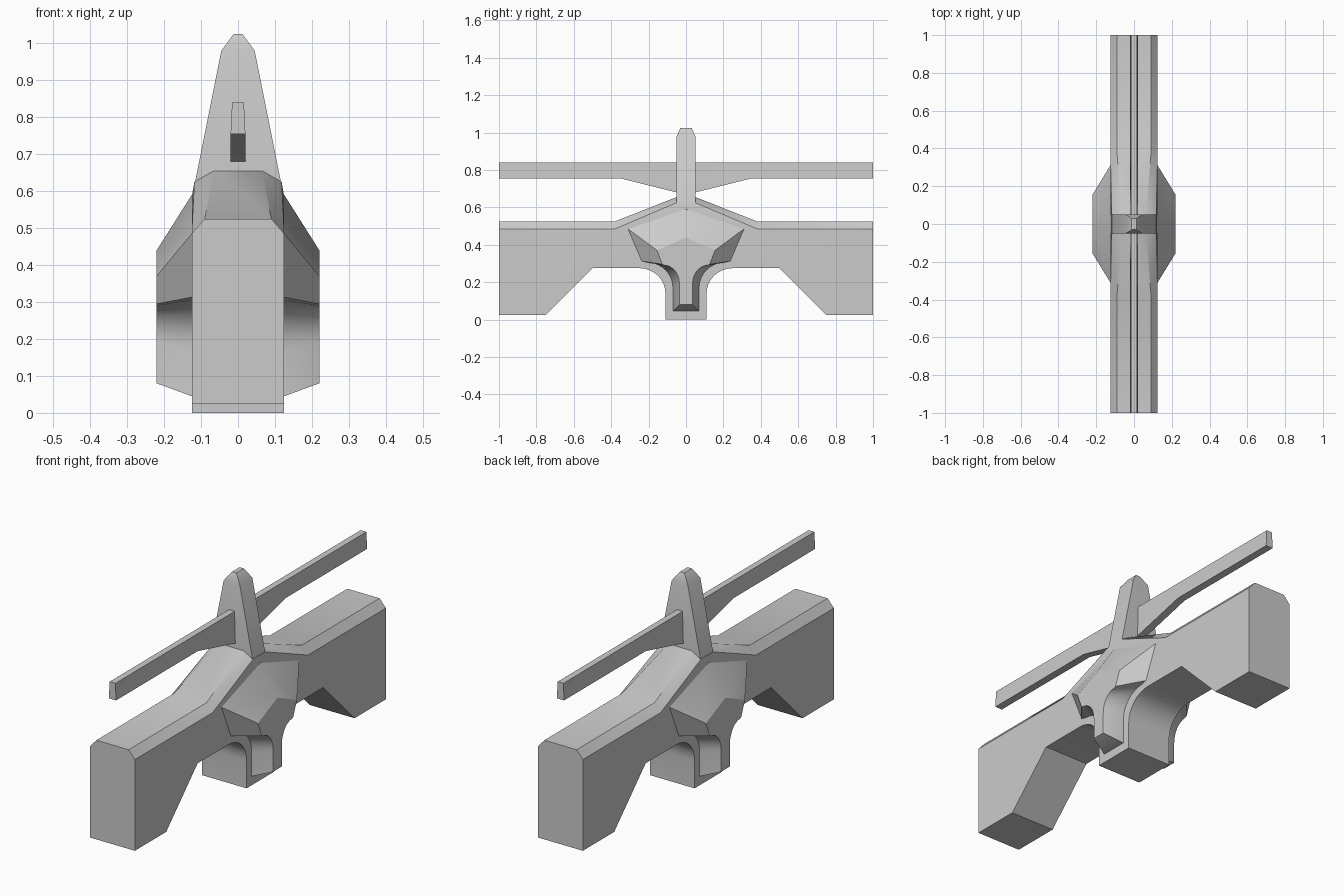
import bpy, bmesh, math
from mathutils import Vector

if "Cube" in bpy.data.objects:
    bpy.data.objects.remove(bpy.data.objects["Cube"])


def finish(name, bm, limit=30):
    """Turn a bmesh into an object, smooth except at sharp edges."""
    bmesh.ops.remove_doubles(bm, verts=bm.verts, dist=0.0005)
    bmesh.ops.recalc_face_normals(bm, faces=bm.faces)
    for f in bm.faces:
        f.smooth = True
    for e in bm.edges:
        e.smooth = len(e.link_faces) == 2 and e.calc_face_angle(0) < math.radians(limit)
    mesh = bpy.data.meshes.new(name)
    bm.to_mesh(mesh)
    bm.free()
    obj = bpy.data.objects.new(name, mesh)
    bpy.context.collection.objects.link(obj)
    return obj


def strip(bm, a, b, closed=False):
    """Bridge two point rows with faces, dropping repeated corners."""
    n = len(a)
    for i in range(n if closed else n - 1):
        j = (i + 1) % n
        pts = []
        for p in (a[i], a[j], b[j], b[i]):
            if all((Vector(p) - Vector(q)).length > 0.0005 for q in pts):
                pts.append(p)
        if len(pts) > 2:
            bm.faces.new([bm.verts.new(p) for p in pts])


def cap(bm, pts):
    bm.faces.new([bm.verts.new(p) for p in pts])


def loft(name, rings):
    bm = bmesh.new()
    for a, b in zip(rings, rings[1:]):
        strip(bm, a, b, True)
    cap(bm, rings[0])
    cap(bm, rings[-1])
    return finish(name, bm)


def arc(cy, cz, ry, rz, n=8):
    """Quarter arc running from the top round to the inner side."""
    return [(cy - ry * math.sin(t), cz + rz * math.cos(t))
            for t in (i * math.pi / 2 / n for i in range(n + 1))]


def both(pts):
    """Mirror a row of tuples (y first) running outward to centre."""
    return pts + [(-p[0],) + tuple(p[1:]) for p in reversed(pts) if abs(p[0]) > 1e-6]


# Wall: flat sides with an arched underside, and a chamfered roof
W = 0.125
under = both([(1, 0.025), (0.75, 0.025), (0.5, 0.275)] + arc(0.25, 0.14, 0.14, 0.135) + [(0.11, 0)])
eaves = both([(1, W, 0.485), (0.38, W, 0.485), (0.05, W, 0.585)])
shoulder = both([(1, W, 0.485), (0.38, W, 0.485), (0.05, 0.118, 0.625)])
crest = both([(1, 0.09, 0.525), (0.38, 0.09, 0.525), (0.05, 0.065, 0.655)])
rails = {}
bm = bmesh.new()
for s in (-1, 1):
    bottom = [(s * W, y, z) for y, z in under]
    e, sh, c = [[(s * x, y, z) for y, x, z in row] for row in (eaves, shoulder, crest)]
    cap(bm, bottom + e[::-1])
    strip(bm, e, sh)
    strip(bm, sh, c)
    rails[s] = (bottom, sh, c)
for k in (0, 2):
    strip(bm, rails[-1][k], rails[1][k])
for end in (0, -1):
    left = [rails[-1][k][end] for k in range(3)]
    right = [rails[1][k][end] for k in range(3)]
    cap(bm, left + right[::-1])
finish("wall", bm)

# Buttresses: tapered supports on both faces of the wall
inner = [(0.31, 0.485), (0.237, 0.313)] + arc(0.205, 0.17, 0.135, 0.135) + [(0.07, 0.045)]
outer = [(0.155, 0.37), (0.126, 0.295)] + arc(0.115, 0.19, 0.08, 0.1) + [(0.035, 0.08)]
for s, side in ((1, "right"), (-1, "left")):
    loft("buttress_" + side, [
        [(s * x, y, z) for y, z in both(pts) + [(0, peak)]]
        for x, pts, peak in ((0.12, inner, 0.595), (W, inner, 0.59), (0.22, outer, 0.44))])

# Post: tapering spike with a bevelled tip
loft("post", [[(sx * x, sy * y, z) for sx, sy in ((-1, -1), (1, -1), (1, 1), (-1, 1))]
              for x, y, z in ((0.124, 0.05, 0.585), (0.045, 0.05, 0.98), (0.012, 0.03, 1.025))])

# Rails: slim bars reaching out from the post, deeper at the root
for s, side in ((1, "back"), (-1, "front")):
    loft("rail_" + side, [
        [(-0.02, s * y, low), (0.02, s * y, low), (0.016, s * y, 0.84), (-0.016, s * y, 0.84)]
        for y, low in ((0.03, 0.675), (0.05, 0.68), (0.35, 0.755), (1, 0.755))])
